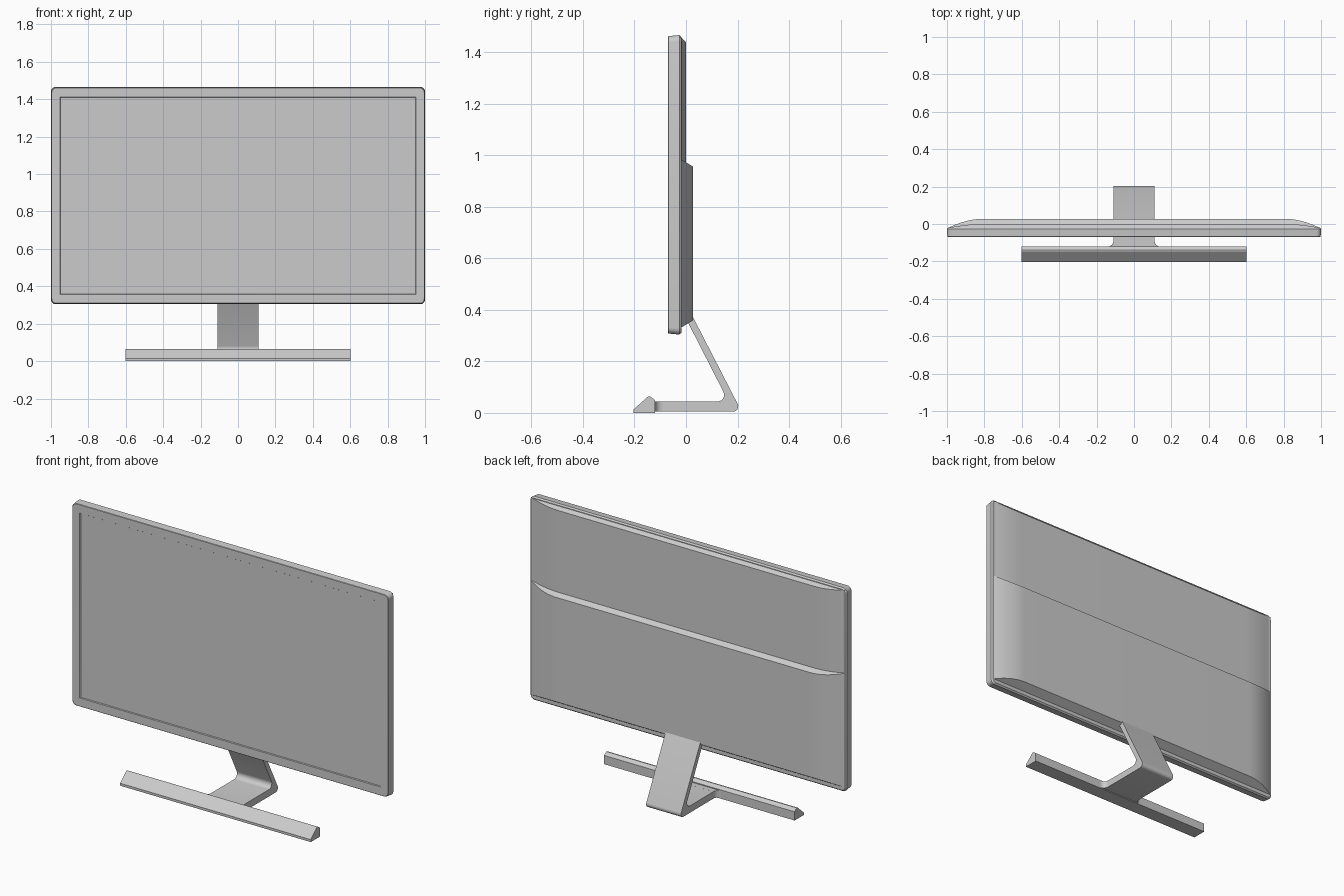
import bpy
import bmesh
from math import sin, cos, pi, radians

if "Cube" in bpy.data.objects:
    bpy.data.objects.remove(bpy.data.objects["Cube"])


def finish(name, bm):
    bmesh.ops.recalc_face_normals(bm, faces=bm.faces)
    mesh = bpy.data.meshes.new(name)
    bm.to_mesh(mesh)
    bm.free()
    ob = bpy.data.objects.new(name, mesh)
    bpy.context.collection.objects.link(ob)
    bpy.ops.object.select_all(action='DESELECT')
    ob.select_set(True)
    bpy.context.view_layer.objects.active = ob
    bpy.ops.object.shade_smooth_by_angle(angle=radians(25))
    return ob


def loft(name, rings):
    """Skin a list of equal-length closed rings and cap both ends."""
    bm = bmesh.new()
    loops = [[bm.verts.new(p) for p in r] for r in rings]
    n = len(loops[0])
    for a, b in zip(loops, loops[1:]):
        for i in range(n):
            j = (i + 1) % n
            bm.faces.new((a[i], a[j], b[j], b[i]))
    bm.faces.new(loops[0])
    bm.faces.new(loops[-1])
    return finish(name, bm)


def rounded_rect(hx, hz, r, y, zc=0.885, seg=5):
    pts = []
    for k, (sx, sz) in enumerate([(1, 1), (-1, 1), (-1, -1), (1, -1)]):
        for i in range(seg + 1):
            a = (k + i / seg) * pi / 2
            pts.append((sx * (hx - r) + r * cos(a), y, zc + sz * (hz - r) + r * sin(a)))
    return pts


def arc(cx, cy, r, a0, a1, seg=6):
    return [(cx + r * cos(radians(a0 + (a1 - a0) * i / seg)),
             cy + r * sin(radians(a0 + (a1 - a0) * i / seg))) for i in range(seg + 1)]


def side_extrusion(name, profile, half_width):
    return loft(name, [[(x, y, z) for y, z in profile] for x in (-half_width, half_width)])


def back_panel(name, depth, z_low, z_high, slope_low, slope_high):
    """Panel bowed at both ends, with sloping upper and lower ledges."""
    y0, flat, end = -0.021, 0.8, 0.993
    half = [(flat + (end - flat) * i / 10,
             depth - (depth - y0) * (i / 10) ** 2) for i in range(11)]
    plan = [(-x, y) for x, y in reversed(half)] + half
    return loft(name, [[(x, y, z_low + slope_low * (y - y0)) for x, y in plan],
                       [(x, y, z_high - slope_high * (y - y0)) for x, y in plan]])


# Display housing: slightly tapered sides, front bezel and recessed screen
loft("display_housing", [
    rounded_rect(0.993, 0.574, 0.022, -0.018),
    rounded_rect(1.0, 0.581, 0.025, -0.026),
    rounded_rect(0.998, 0.577, 0.025, -0.068),
    rounded_rect(0.996, 0.575, 0.025, -0.07),
    rounded_rect(0.951, 0.528, 0.001, -0.07),
    rounded_rect(0.948, 0.525, 0.001, -0.065),
])

# Back covers: thin upper one, deeper lower one
back_panel("upper_back_cover", 0.0, 0.9, 1.458, 0.0, 0.9)
back_panel("lower_back_cover", 0.028, 0.33, 0.985, 0.6, 0.6)

# Bent stand arm: leaning neck and flat base tongue
arm = [(-0.13, 0.005)]
arm += arc(0.183, 0.025, 0.02, -90, 28)
arm += [(0.024, 0.378), (0.004, 0.358)]
arm += arc(0.122, 0.07, 0.026, 25, -90)
arm += [(-0.13, 0.045)]
side_extrusion("stand_arm", arm, 0.11)

# Fillets where the tongue meets the foot
curve = arc(0.14, -0.09, 0.03, 180, 270)
plan = curve + [(-x, y) for x, y in reversed(curve)]
loft("stand_fillet", [[(x, y, z) for x, y in plan] for z in (0.005, 0.045)])

# Wedge-shaped foot bar
side_extrusion("stand_foot", [(-0.203, 0.0), (-0.203, 0.014), (-0.148, 0.063),
                              (-0.14, 0.064), (-0.12, 0.05), (-0.12, 0.0)], 0.602)
